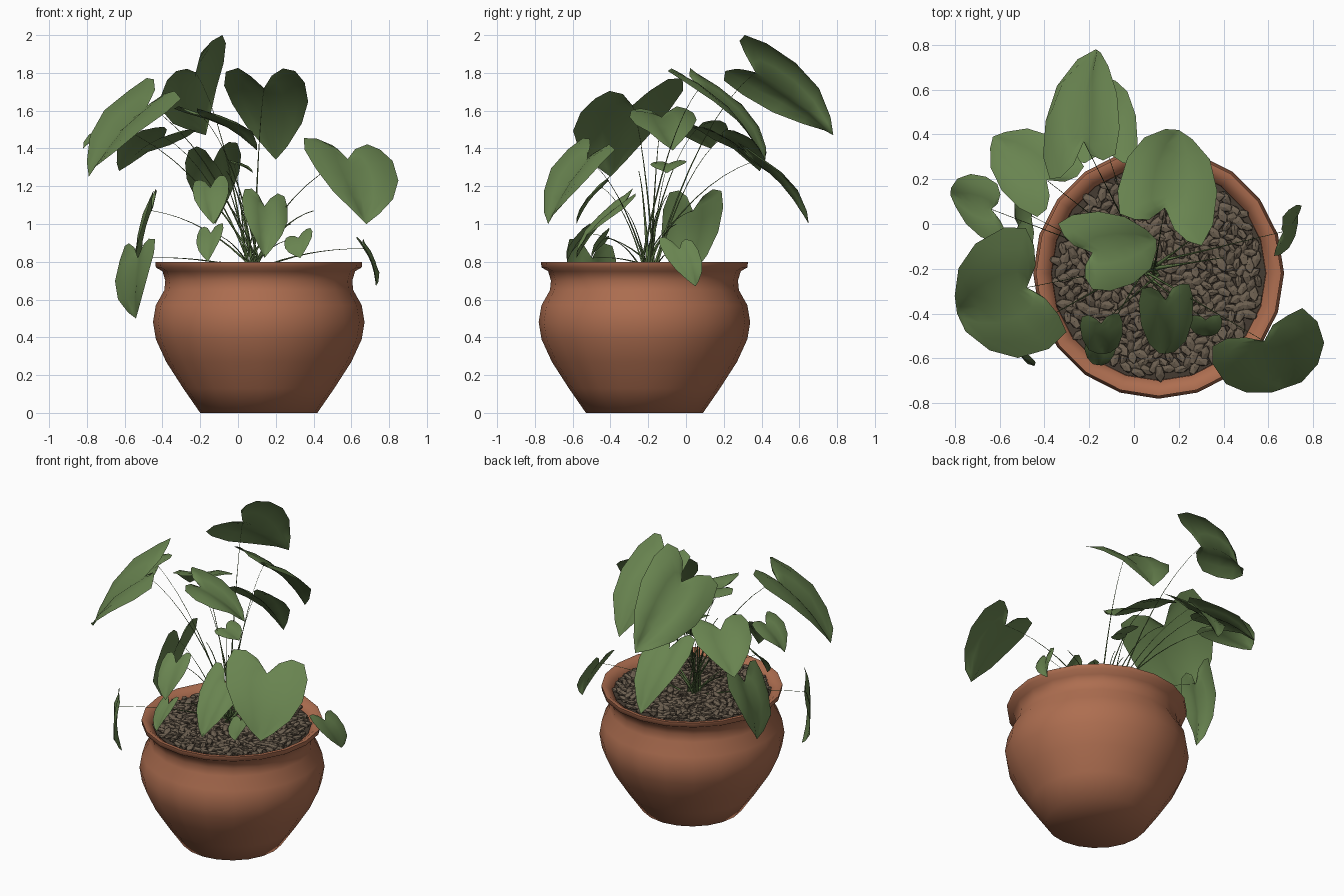
import bpy, bmesh, math, random
from mathutils import Vector, Matrix

if "Cube" in bpy.data.objects:
    bpy.data.objects.remove(bpy.data.objects["Cube"])

random.seed(4)
CX, CY = 0.11, -0.22          # pot axis


def material(name, rgb):
    m = bpy.data.materials.new(name)
    m.diffuse_color = (*rgb, 1)
    m.use_nodes = True
    m.node_tree.nodes["Principled BSDF"].inputs["Base Color"].default_value = m.diffuse_color
    return m


TERRACOTTA = material("terracotta", (0.42, 0.155, 0.08))
LEAF_GREEN = material("leaf green", (0.14, 0.23, 0.08))
STEM_GREEN = material("stem green", (0.11, 0.18, 0.06))
PEBBLE = material("pebble brown", (0.15, 0.115, 0.08))
EARTH = material("dark earth", (0.06, 0.045, 0.032))


def finish(name, bm, mats, smooth=None):
    me = bpy.data.meshes.new(name)
    bm.to_mesh(me)
    bm.free()
    ob = bpy.data.objects.new(name, me)
    bpy.context.collection.objects.link(ob)
    for m in mats:
        me.materials.append(m)
    if smooth:
        bpy.context.view_layer.objects.active = ob
        ob.select_set(True)
        bpy.ops.object.shade_smooth_by_angle(angle=math.radians(smooth))
        ob.select_set(False)
    return ob


def lathe(name, profile, sides, mat, smooth):
    bm = bmesh.new()
    rings = []
    for r, z in profile:
        if r == 0:
            rings.append([bm.verts.new((CX, CY, z))] * sides)
        else:
            rings.append([bm.verts.new((CX + r * math.cos(math.tau * i / sides),
                                        CY + r * math.sin(math.tau * i / sides), z))
                          for i in range(sides)])
    for a, b in zip(rings, rings[1:]):
        for i in range(sides):
            j = (i + 1) % sides
            vs = list(dict.fromkeys((a[i], a[j], b[j], b[i])))
            bm.faces.new(vs)
    bmesh.ops.recalc_face_normals(bm, faces=bm.faces)
    return finish(name, bm, [mat], smooth)


# Pot with a flared rim, open inside down to the earth
lathe("pot", [(0, 0), (0.31, 0), (0.40, 0.13), (0.49, 0.27), (0.545, 0.39), (0.56, 0.48),
              (0.545, 0.57), (0.50, 0.65), (0.495, 0.70), (0.51, 0.75), (0.545, 0.77),
              (0.548, 0.80), (0.525, 0.80), (0.48, 0.765), (0.475, 0.72)],
      20, TERRACOTTA, 70)
lathe("earth", [(0.478, 0.73), (0.478, 0.758), (0, 0.768)], 20, EARTH, 50)

# Pebbles spread evenly on the earth in a sunflower pattern
bm = bmesh.new()
N = 430
for i in range(N):
    r = 0.455 * math.sqrt((i + 0.5) / N)
    a = i * 2.39996
    s = random.uniform(0.8, 1.2)
    mat = (Matrix.Translation((CX + r * math.cos(a), CY + r * math.sin(a),
                               random.uniform(0.766, 0.782)))
           @ Matrix.Rotation(random.uniform(0, math.tau), 4, 'Z')
           @ Matrix.Rotation(random.uniform(-0.4, 0.4), 4, 'Y')
           @ Matrix.Diagonal((0.040 * s, 0.021 * s, 0.014, 1)))
    bmesh.ops.create_icosphere(bm, subdivisions=1, radius=1, matrix=mat)
finish("pebbles", bm, [PEBBLE])

# Half outline of a heart leaf (across, along) with the matching midrib positions
OUTLINE = [(0, .78), (.14, .93), (.30, 1.0), (.46, .98), (.53, .80),
           (.50, .53), (.36, .28), (.15, .09), (0, 0)]
MIDRIB = [.78, .76, .73, .69, .60, .45, .27, .09, 0]


def leaf(name, tip, lobe_a, lobe_b, bulge=0.08):
    """Heart leaf through a tip and two lobe ends; returns where the stem joins."""
    t, a, b = Vector(tip), Vector(lobe_a), Vector(lobe_b)
    n = (b - a).cross((a + b) / 2 - t)
    if n.z < 0:
        a, b, n = b, a, -n
    n.normalize()
    along, across = (a + b) / 2 - t, b - a
    size = along.length

    def place(u, v):
        lift = bulge * math.sin(math.pi * min(v, 1)) + 0.06 * math.sin(abs(u) * 5)
        return t + along * v + across * u + n * size * lift

    bm = bmesh.new()
    mid = [bm.verts.new(place(0, v)) for v in MIDRIB]
    last = len(MIDRIB) - 1
    for side in (-1, 1):
        columns = [mid]
        for f in (0.35, 0.7, 1.0):
            col = []
            for k, (u, v) in enumerate(OUTLINE):
                if k in (0, last):
                    col.append(mid[k])
                else:
                    p = place(side * u * f, MIDRIB[k] + (v - MIDRIB[k]) * f)
                    p += n * size * random.uniform(-0.018, 0.018) * f
                    col.append(bm.verts.new(p))
            columns.append(col)
        for c, d in zip(columns, columns[1:]):
            for k in range(last):
                vs = list(dict.fromkeys((c[k], d[k], d[k + 1], c[k + 1])))
                if len(vs) > 2:
                    bm.faces.new(vs if side < 0 else vs[::-1])
    bm.normal_update()
    if sum((f.normal.dot(n) for f in bm.faces)) < 0:
        bmesh.ops.reverse_faces(bm, faces=bm.faces)
    join = place(0, MIDRIB[0])
    finish(name, bm, [LEAF_GREEN], 60)
    return join


def stem(name, start, end, r0=0.007, r1=0.0012):
    """Thin tapered stem that rises first and then arches over to its leaf."""
    start, end = Vector(start), Vector(end)
    bend = start.lerp(end, 0.45)
    bend.z = start.z + (end.z - start.z) * 0.75 + 0.03
    cu = bpy.data.curves.new(name, 'CURVE')
    cu.dimensions = '3D'
    cu.bevel_depth = 1
    cu.bevel_resolution = 0
    sp = cu.splines.new('POLY')
    steps = 8
    sp.points.add(steps)
    for i in range(steps + 1):
        f = i / steps
        p = start * (1 - f) ** 2 + bend * 2 * f * (1 - f) + end * f * f
        sp.points[i].co = (*p, 1)
        sp.points[i].radius = r1 + (r0 - r1) * (1 - f) ** 2
    cu.materials.append(STEM_GREEN)
    bpy.context.collection.objects.link(bpy.data.objects.new(name, cu))


# Leaves: tip, lobe, lobe
UPPER = [
    ((-.17, .78, 1.47), (-.37, .17, 1.74), (-.05, .29, 2.0)),
    ((.20, .42, 1.34), (-.09, .02, 1.79), (.31, -.13, 1.80)),
    ((-.79, -.40, 1.25), (-.46, .02, 1.76), (-.27, -.49, 1.65)),
    ((.68, -.73, 1.0), (.32, -.53, 1.45), (.76, -.35, 1.39)),
    ((-.82, .13, 1.40), (-.55, -.09, 1.52), (-.60, .19, 1.54)),
    ((-.63, .39, 1.28), (-.43, .01, 1.50), (-.20, .25, 1.47)),
    ((-.12, .65, 1.0), (-.27, .25, 1.38), (.01, .25, 1.42)),
    ((.10, -.07, 1.39), (-.36, .01, 1.60), (-.20, -.31, 1.58)),
    ((.08, -.10, 1.27), (-.05, .0, 1.33), (-.06, -.18, 1.32)),
]
LOWER = [
    ((-.54, -.45, .50), (-.59, -.37, .89), (-.42, -.62, .93)),
    ((-.51, -.02, .68), (-.40, .20, 1.18), (-.42, -.10, 1.17)),
    ((.73, .05, .67), (.61, -.15, .93), (.65, .04, .91)),
    ((.14, -.58, .82), (.02, -.26, 1.17), (.25, -.24, 1.13)),
    ((-.13, -.58, 1.0), (-.24, -.40, 1.22), (-.06, -.38, 1.25)),
    ((-.16, -.63, .80), (-.20, -.47, .97), (-.07, -.50, 1.0)),
    ((.33, -.50, .82), (.25, -.40, .92), (.39, -.40, .98)),
]
for group, sets in (("upper", UPPER), ("lower", LOWER)):
    for i, pts in enumerate(sets, 1):
        end = leaf(f"{group}_leaf_{i}", *pts)
        a = i * 2.4
        base = (0.08 + 0.04 * math.cos(a), -0.2 + 0.04 * math.sin(a), 0.76)
        stem(f"{group}_stem_{i}", base, end)

# Bare young shoots
for i, top in enumerate([(.40, -.15, 1.07), (.28, -.05, 1.0), (-.06, -.25, 1.28), (.0, -.1, 1.15)], 1):
    stem(f"shoot_{i}", (0.08, -0.2, 0.76), top, 0.012, 0.002)
